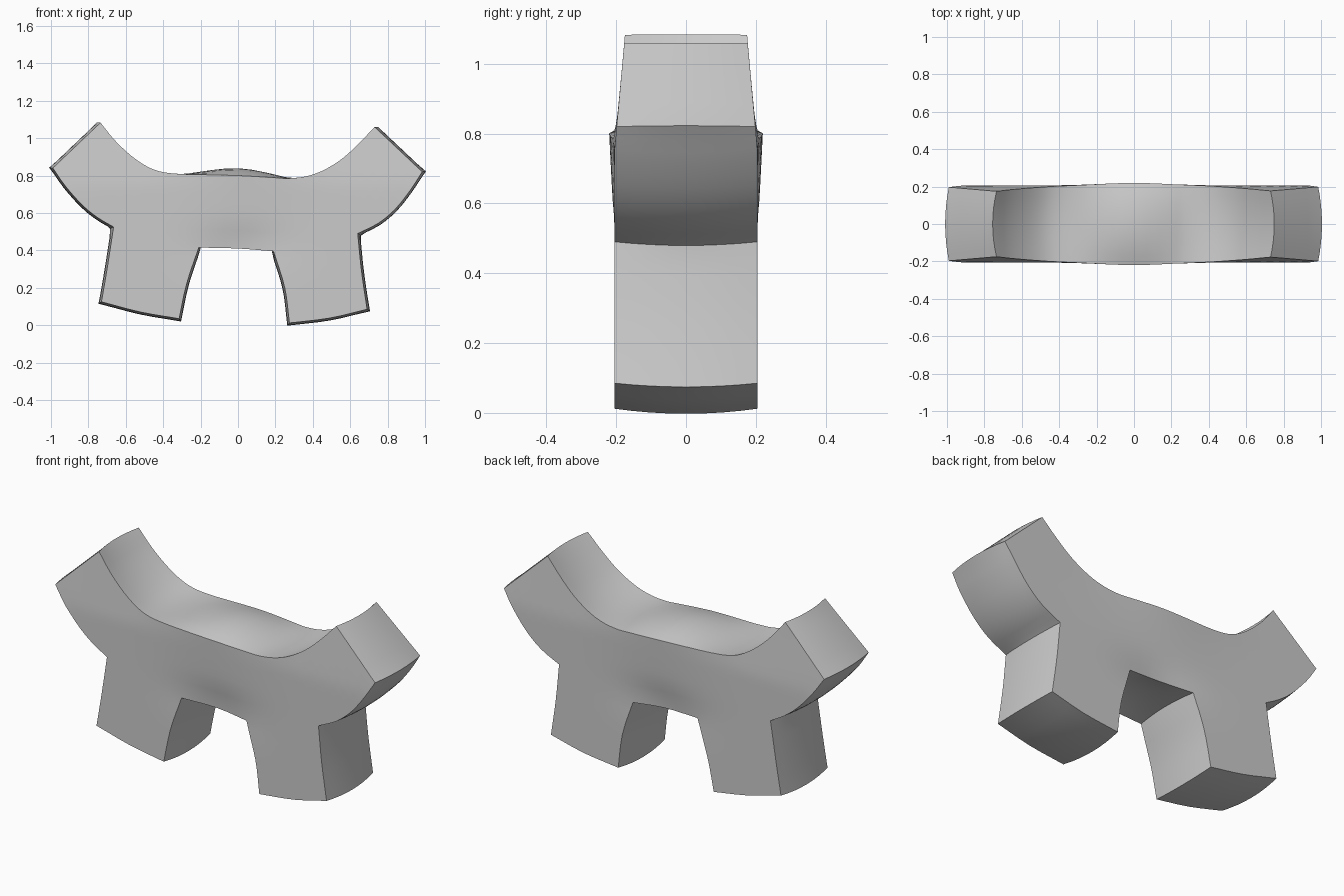
import bpy, bmesh, math
from mathutils import Vector

cube = bpy.data.objects.get("Cube")
if cube:
    bpy.data.objects.remove(cube, do_unlink=True)


def spline(points, n):
    """Smooth curve through the points, sampled in n equal steps."""
    p = [Vector(q) for q in points]
    p = [2 * p[0] - p[1]] + p + [2 * p[-1] - p[-2]]
    spans = len(p) - 3
    out = []
    for k in range(n + 1):
        t = k / n * spans
        i = min(int(t), spans - 1)
        t -= i
        a, b, c, d = p[i:i + 4]
        out.append(0.5 * (2 * b + (c - a) * t + (2 * a - 5 * b + 4 * c - d) * t ** 2
                          + (3 * b - a - 3 * c + d) * t ** 3))
    return out


def add_patch(bm, rows, n, m):
    """Quad grid lofted through rows of profile points (x, z)."""
    sampled = [spline(row, n) for row in rows]
    cols = [spline(col, m) for col in zip(*sampled)]
    grid = [[bm.verts.new((v.x, 0, v.y)) for v in col] for col in cols]
    for i in range(n):
        for j in range(m):
            bm.faces.new((grid[i][j], grid[i + 1][j], grid[i + 1][j + 1], grid[i][j + 1]))


def half_depth(x, z):
    """Half thickness: thinner arm tips, fuller waist, dent above the crotch."""
    tip = min(max((z - 0.75) / 0.33, 0), 1) * min(abs(x) / 0.5, 1)
    waist = min(max((z - 0.5) / 0.3, 0), 1) * math.exp(-(x / 0.3) ** 2)
    dent = math.exp(-(x / 0.2) ** 2 - ((z - 0.41) / 0.1) ** 2)
    return 0.205 - 0.03 * tip + 0.015 * waist - 0.022 * dent


def bulge(x, z, normal):
    """How far the rim swells out halfway between front and back."""
    if normal.z > 0.3 and z > 0.7 and abs(x) < 0.73:
        return 0.04 * math.exp(-(x / 0.22) ** 2) - 0.015 * min(1, (x / 0.5) ** 2)
    if abs(x) < 0.2 and z > 0.39 and normal.z < -0.8:
        return -0.03 * (1 - (x / 0.21) ** 2)
    return 0.013


# Profile curves
top = spline([(-.735, 1.083), (-.66, .99), (-.57, .905), (-.48, .845), (-.40, .818),
              (-.30, .808), (-.20, .805), (0, .80), (.19, .789), (.27, .785),
              (.36, .795), (.45, .825), (.55, .885), (.64, .965), (.73, 1.06)], 42)
armpit_r, armpit_l = (-.665, .525), (.64, .49)
crotch_r, crotch_l = (-.21, .415), (.19, .395)
lower_edges = [
    [(-.99, .84), (-.92, .74), (-.83, .64), (-.75, .575), armpit_r],
    [armpit_r, crotch_r],
    [crotch_r, (0, .41), crotch_l],
    [crotch_l, armpit_l],
    [armpit_l, (.75, .545), (.84, .62), (.92, .72), (.985, .82)],
]
splits = [0, 12, 18, 24, 30, 42]

flat = bmesh.new()
# Arms, hips and waist
for edge, a, b in zip(lower_edges, splits, splits[1:]):
    add_patch(flat, [spline(edge, b - a), top[a:b + 1]], b - a, 8)
# Legs
add_patch(flat, [[armpit_r, crotch_r], [(-.70, .30), (-.275, .22)],
                 [(-.73, .125), (-.52, .07), (-.315, .035)]], 6, 8)
add_patch(flat, [[crotch_l, armpit_l], [(.25, .20), (.66, .29)],
                 [(.275, .012), (.49, .038), (.69, .085)]], 6, 8)
bmesh.ops.remove_doubles(flat, verts=flat.verts, dist=0.001)
flat.verts.index_update()

# Front and back surfaces
bm = bmesh.new()
sides = []
for s in (-1, 1):
    sides.append([bm.verts.new((v.co.x, s * half_depth(v.co.x, v.co.z), v.co.z))
                  for v in flat.verts])
    for f in flat.faces:
        bm.faces.new([sides[-1][v.index] for v in f.verts])

# Rim joining them, bowed across its width
rim = [e for e in flat.edges if e.is_boundary]
pushes = {}
for e in rim:
    a, b = e.verts
    mid = (a.co + b.co) / 2
    d = b.co - a.co
    normal = Vector((-d.z, 0, d.x)).normalized()
    if normal.dot(e.link_faces[0].calc_center_median() - mid) > 0:
        normal.negate()
    for v in (a, b):
        pushes.setdefault(v, []).append((normal, bulge(mid.x, mid.z, normal)))
STEPS = 8
strips = {}
for v, pair in pushes.items():
    offset = sum((n * h for n, h in pair), Vector())
    if pair[0][0].dot(pair[-1][0]) > 0.85:
        offset /= len(pair)
    depth = half_depth(v.co.x, v.co.z)
    strip = [sides[0][v.index]]
    for k in range(1, STEPS):
        s = 2 * k / STEPS - 1
        strip.append(bm.verts.new(v.co + offset * (1 - s * s) + Vector((0, s * depth, 0))))
    strips[v] = strip + [sides[1][v.index]]
for e in rim:
    p, q = (strips[v] for v in e.verts)
    for k in range(STEPS):
        bm.faces.new((p[k], q[k], q[k + 1], p[k + 1]))
bmesh.ops.recalc_face_normals(bm, faces=bm.faces)

mesh = bpy.data.meshes.new("body_with_arms_and_legs")
bm.to_mesh(mesh)
bm.free()
flat.free()
body = bpy.data.objects.new("body_with_arms_and_legs", mesh)
bpy.context.collection.objects.link(body)

# Material
grey = bpy.data.materials.new("light_grey")
grey.use_nodes = True
grey.diffuse_color = (0.6, 0.6, 0.6, 1)
grey.node_tree.nodes["Principled BSDF"].inputs["Base Color"].default_value = (0.6, 0.6, 0.6, 1)
mesh.materials.append(grey)

bpy.ops.object.select_all(action="DESELECT")
body.select_set(True)
bpy.context.view_layer.objects.active = body
bpy.ops.object.shade_smooth_by_angle(angle=math.radians(35))
